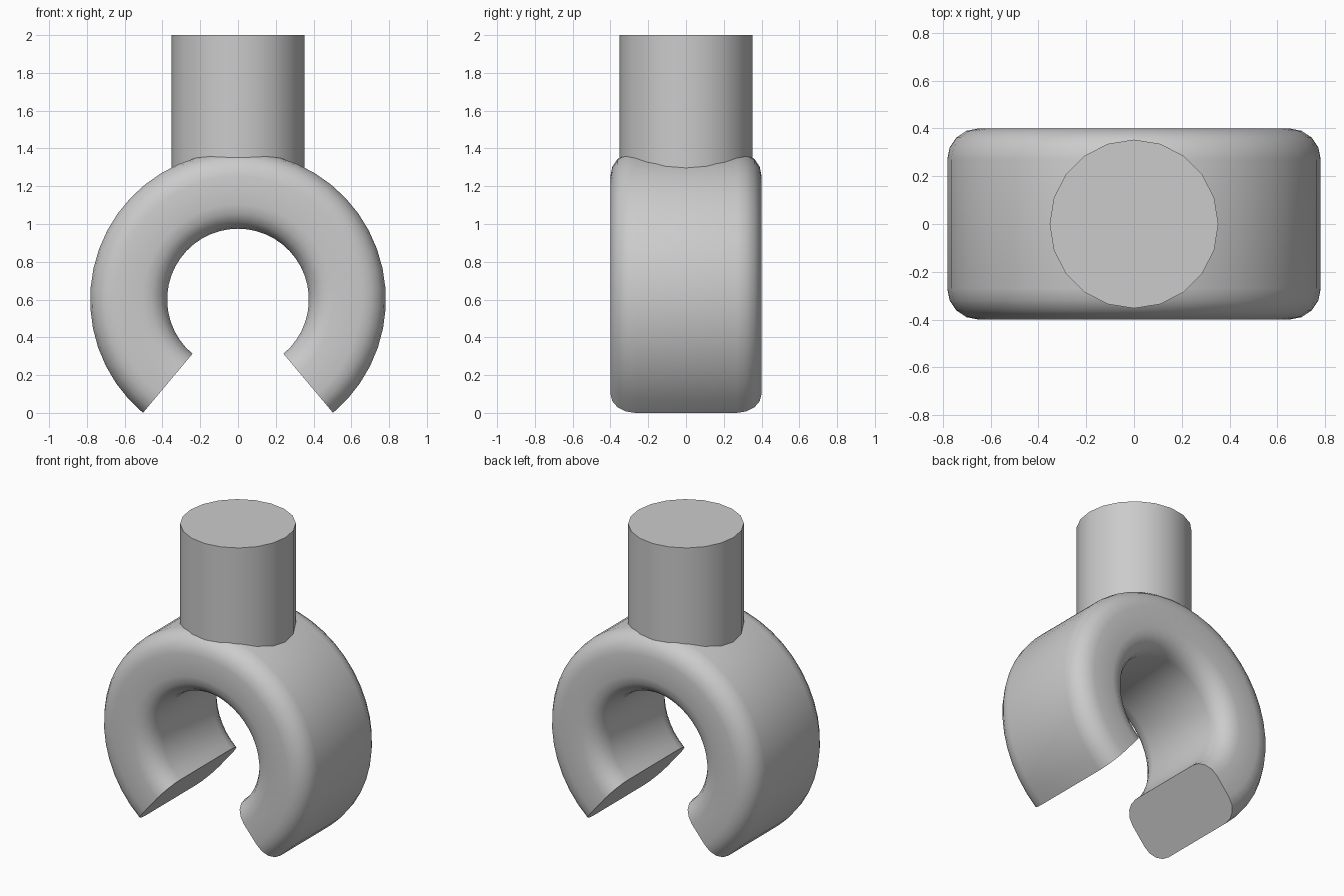
import bpy, bmesh
from math import cos, sin, pi, radians

if "Cube" in bpy.data.objects:
    bpy.data.objects.remove(bpy.data.objects["Cube"])


def finish(bm, name):
    bmesh.ops.recalc_face_normals(bm, faces=bm.faces)
    mesh = bpy.data.meshes.new(name)
    bm.to_mesh(mesh)
    bm.free()
    obj = bpy.data.objects.new(name, mesh)
    bpy.context.collection.objects.link(obj)
    bpy.ops.object.select_all(action='DESELECT')
    obj.select_set(True)
    bpy.context.view_layer.objects.active = obj
    bpy.ops.object.shade_smooth_by_angle(angle=radians(35))
    return obj


# Rounded rectangle cross-section: (radius, depth) pairs
R_IN, R_OUT, HALF_Y, ROUND, CORNER = 0.375, 0.783, 0.4, 0.13, 4
section = []
for q, (r, y) in enumerate([(R_OUT - ROUND, HALF_Y - ROUND), (R_IN + ROUND, HALF_Y - ROUND),
                            (R_IN + ROUND, ROUND - HALF_Y), (R_OUT - ROUND, ROUND - HALF_Y)]):
    for k in range(CORNER + 1):
        a = (q + k / CORNER) * pi / 2
        section.append((r + ROUND * cos(a), y + ROUND * sin(a)))

# Open ring: section swept through 280 degrees, gap facing down
STEPS, CENTRE_Z = 36, 0.6
bm = bmesh.new()
rings = []
for i in range(STEPS + 1):
    a = radians(-50 + 280 * i / STEPS)
    rings.append([bm.verts.new((r * cos(a), y, CENTRE_Z + r * sin(a))) for r, y in section])
n = len(section)
for a, b in zip(rings, rings[1:]):
    for j in range(n):
        k = (j + 1) % n
        bm.faces.new((a[j], a[k], b[k], b[j]))
bm.faces.new(rings[0])
bm.faces.new(rings[-1])
finish(bm, "open_ring")

# Round stem, sunk into the top of the ring
bm = bmesh.new()
bmesh.ops.create_cone(bm, cap_ends=True, segments=20, radius1=0.353, radius2=0.353, depth=0.8)
bmesh.ops.translate(bm, verts=bm.verts, vec=(0, 0, 1.6))
finish(bm, "stem")
